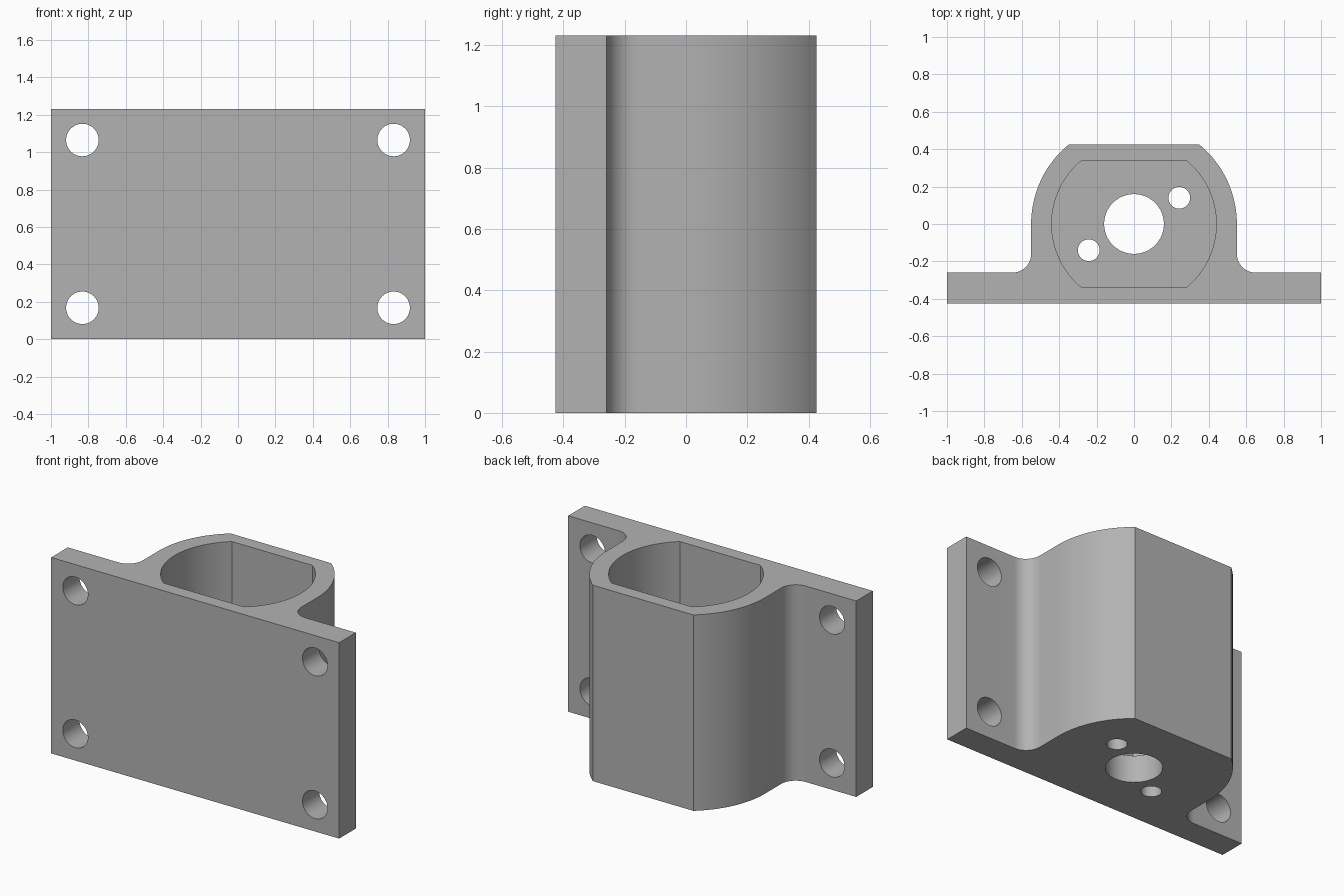
import bpy, bmesh
from math import sin, cos, asin, pi, radians
from mathutils import Matrix, Vector

HEIGHT, FLOOR = 1.23, 0.17
BACK, FRONT, SHELF = 0.425, -0.425, -0.26   # y levels of the profile
OUTER, INNER, FLAT, FILLET = 0.55, 0.44, 0.34, 0.10

cube = bpy.data.objects.get("Cube")
if cube:
    bpy.data.objects.remove(cube, do_unlink=True)

grey = bpy.data.materials.new("plain_grey")
grey.use_nodes = True
colour = (0.45, 0.45, 0.45, 1)
grey.diffuse_color = colour
grey.node_tree.nodes["Principled BSDF"].inputs["Base Color"].default_value = colour


def arc(cx, cy, r, start, end, steps):
    angles = [start + (end - start) * i / steps for i in range(steps + 1)]
    return [(cx + r * cos(a), cy + r * sin(a)) for a in angles]


def finish(bm, name):
    bmesh.ops.recalc_face_normals(bm, faces=bm.faces)
    mesh = bpy.data.meshes.new(name)
    bm.to_mesh(mesh)
    bm.free()
    mesh.materials.append(grey)
    obj = bpy.data.objects.new(name, mesh)
    bpy.context.collection.objects.link(obj)
    return obj


def prism(name, outline, z0, z1):
    bm = bmesh.new()
    face = bm.faces.new([bm.verts.new((x, y, z0)) for x, y in outline])
    top = bmesh.ops.extrude_face_region(bm, geom=[face])["geom"]
    verts = [v for v in top if isinstance(v, bmesh.types.BMVert)]
    bmesh.ops.translate(bm, verts=verts, vec=(0, 0, z1 - z0))
    return finish(bm, name)


def drill(name, centre, radius, depth, along_y=False):
    bm = bmesh.new()
    turn = Matrix.Rotation(pi / 2 if along_y else 0, 4, "X")
    bmesh.ops.create_cone(bm, cap_ends=True, segments=48, radius1=radius,
                          radius2=radius, depth=depth,
                          matrix=Matrix.Translation(Vector(centre)) @ turn)
    return finish(bm, name)


# Bracket body: base plate, filleted shoulders and round housing with a flat back
half = [(1, FRONT), (1, SHELF)]
half += arc(OUTER + FILLET, SHELF + FILLET, FILLET, -pi / 2, -pi, 12)
half += arc(0, 0, OUTER, 0, asin(BACK / OUTER), 20)
bracket = prism("mounting_bracket", half + [(-x, y) for x, y in reversed(half)],
                0, HEIGHT)

# Pocket with flats at front and back, leaving a floor
a = asin(FLAT / INNER)
pocket = arc(0, 0, INNER, -a, a, 32) + arc(0, 0, INNER, pi - a, pi + a, 32)
cutters = [prism("pocket_cutter", pocket, FLOOR, HEIGHT + 0.2)]

# Shaft hole and two small screw holes through the floor
cutters.append(drill("shaft_hole_cutter", (0, 0, 0.05), 0.16, 0.5))
for s in (-1, 1):
    cutters.append(drill("floor_screw_cutter", (s * 0.242, s * 0.14, 0.05), 0.058, 0.5))

# Four mounting holes through the plate
for s in (-1, 1):
    for z in (0.168, 1.065):
        cutters.append(drill("plate_hole_cutter", (s * 0.832, -0.34, z), 0.087, 0.5, True))

bpy.context.view_layer.objects.active = bracket
for cutter in cutters:
    mod = bracket.modifiers.new("cut", "BOOLEAN")
    mod.operation, mod.solver, mod.object = "DIFFERENCE", "EXACT", cutter
    bpy.ops.object.modifier_apply(modifier=mod.name)
    bpy.data.objects.remove(cutter, do_unlink=True)

bpy.ops.object.select_all(action="DESELECT")
bracket.select_set(True)
bpy.ops.object.shade_smooth_by_angle(angle=radians(25))
